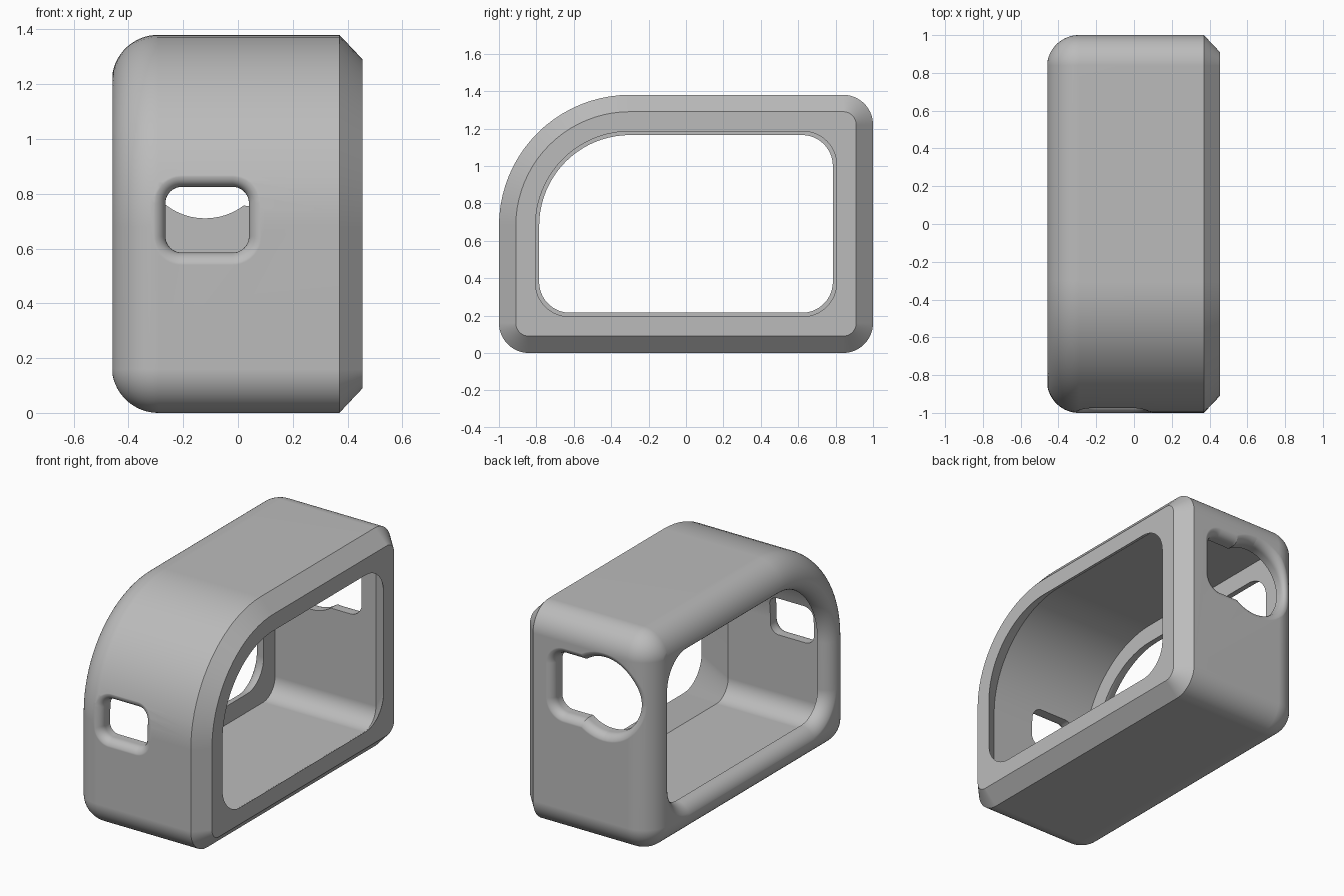
import bpy, bmesh
from math import sin, cos, pi, sqrt

if "Cube" in bpy.data.objects:
    bpy.data.objects.remove(bpy.data.objects["Cube"], do_unlink=True)

HEIGHT = 1.38
SMALL_R, BIG_R = 0.16, 0.70      # outer corner radii
EDGE_R, LIP_R = 0.17, 0.09       # fillets on the rounded side
LEFT, RIGHT = 0.455, -0.461      # x of the two open sides
LIP_INSET = 0.215

grey = bpy.data.materials.new("plain_grey")
grey.use_nodes = True
grey.diffuse_color = (0.5, 0.5, 0.5, 1)
grey.node_tree.nodes["Principled BSDF"].inputs["Base Color"].default_value = (0.5, 0.5, 0.5, 1)


def rounded_rect(u0, u1, v0, v1, radii, steps):
    """Rounded rectangle, corners counter-clockwise from the lower left."""
    points = []
    corners = [(u0, v0, 1, 1), (u1, v0, -1, 1), (u1, v1, -1, -1), (u0, v1, 1, -1)]
    for i, (u, v, su, sv) in enumerate(corners):
        r = radii[i]
        for k in range(steps + 1):
            a = pi + (i + k / steps) * pi / 2
            points.append((u + su * r + r * cos(a), v + sv * r + r * sin(a)))
    return points


def shell_ring(x, inset, small=None):
    """Side outline of the shell, moved inward by inset."""
    r = max(SMALL_R - inset, 0.006) if small is None else small
    outline = rounded_rect(-1 + inset, 1 - inset, inset, HEIGHT - inset,
                           [r, r, r, BIG_R - inset], 20)
    return [(x, y, z) for y, z in outline]


def loft(name, rings, closed):
    """Skin a stack of equal rings, joined end to start or capped."""
    bm = bmesh.new()
    loops = [[bm.verts.new(p) for p in ring] for ring in rings]
    n = len(loops[0])
    pairs = list(zip(loops, loops[1:]))
    if closed:
        pairs.append((loops[-1], loops[0]))
    for a, b in pairs:
        for i in range(n):
            j = (i + 1) % n
            bm.faces.new((a[i], a[j], b[j], b[i]))
    if not closed:
        bm.faces.new(loops[0])
        bm.faces.new(loops[-1])
    bmesh.ops.recalc_face_normals(bm, faces=bm.faces)
    mesh = bpy.data.meshes.new(name)
    bm.to_mesh(mesh)
    bm.free()
    mesh.materials.append(grey)
    obj = bpy.data.objects.new(name, mesh)
    bpy.context.collection.objects.link(obj)
    return obj


# Shell section: chamfered side, rounded side, lip and wide cavity
rings = [shell_ring(LEFT, 0.195, 0.18), shell_ring(LEFT, 0.09), shell_ring(0.37, 0)]
for k in range(15):
    inset = 0.142 * (k / 14) ** 2
    x = RIGHT + EDGE_R - sqrt(EDGE_R ** 2 - (EDGE_R - inset) ** 2)
    rings.append(shell_ring(x, inset))
lip_centre = LIP_INSET - LIP_R
for k in range(11):
    a = 0.245 + (pi / 2 - 0.245) * k / 10
    inset = lip_centre + LIP_R * sin(a)
    rings.append(shell_ring(RIGHT + LIP_R * (1 - cos(a)), inset, 0.165 + LIP_INSET - inset))
rings += [shell_ring(-0.371, 0.1, 0.12), shell_ring(0.335, 0.1, 0.12)]
shell = loft("shell", rings, True)


def drop(x, z, front):
    """Depth of the rounded outer wall below its flat part."""
    edge = min(max(RIGHT + EDGE_R - x, 0), 0.16)
    d = EDGE_R - sqrt(EDGE_R ** 2 - edge ** 2)
    if front:
        rise = max(z - (HEIGHT - BIG_R), 0)
        d += BIG_R - sqrt(BIG_R ** 2 - rise ** 2)
    return d


def cut_hole(x0, x1, z0, z1, r, front):
    """Cut a hole with a rounded outer rim through the front or back wall."""
    flare = 0.055
    side = -1 if front else 1
    levels = [(0, 0.25), (0, flare)]
    levels += [(flare * (1 - cos(a)), flare * (1 - sin(a)) - 0.001)
               for a in [pi / 2 * k / 9 for k in range(1, 10)]]
    levels.append((flare, -0.15))
    stack = []
    for grow, depth in levels:
        outline = rounded_rect(x0 - grow, x1 + grow, z0 - grow, z1 + grow, [r + grow] * 4, 14)
        stack.append([(x, side * (1 - depth - drop(x, z, front)), z) for x, z in outline])
    cutter = loft("hole_cutter", stack, False)
    cutter.hide_render = True
    mod = shell.modifiers.new("hole", 'BOOLEAN')
    mod.operation = 'DIFFERENCE'
    mod.solver = 'EXACT'
    mod.object = cutter
    bpy.context.view_layer.objects.active = shell
    bpy.ops.object.modifier_apply(modifier=mod.name)
    bpy.data.objects.remove(cutter, do_unlink=True)


# Front window, then the two-lobed back opening
cut_hole(-0.265, 0.04, 0.585, 0.825, 0.06, True)
cut_hole(-0.355, 0.115, 0.71, 1.18, 0.2349, False)
cut_hole(-0.04, 0.235, 0.755, 1.135, 0.08, False)

# Smooth shading with crisp edges
bpy.ops.object.select_all(action='DESELECT')
shell.select_set(True)
bpy.context.view_layer.objects.active = shell
bpy.ops.object.shade_smooth_by_angle(angle=0.5)
weighted = shell.modifiers.new("even_shading", 'WEIGHTED_NORMAL')
weighted.keep_sharp = True
